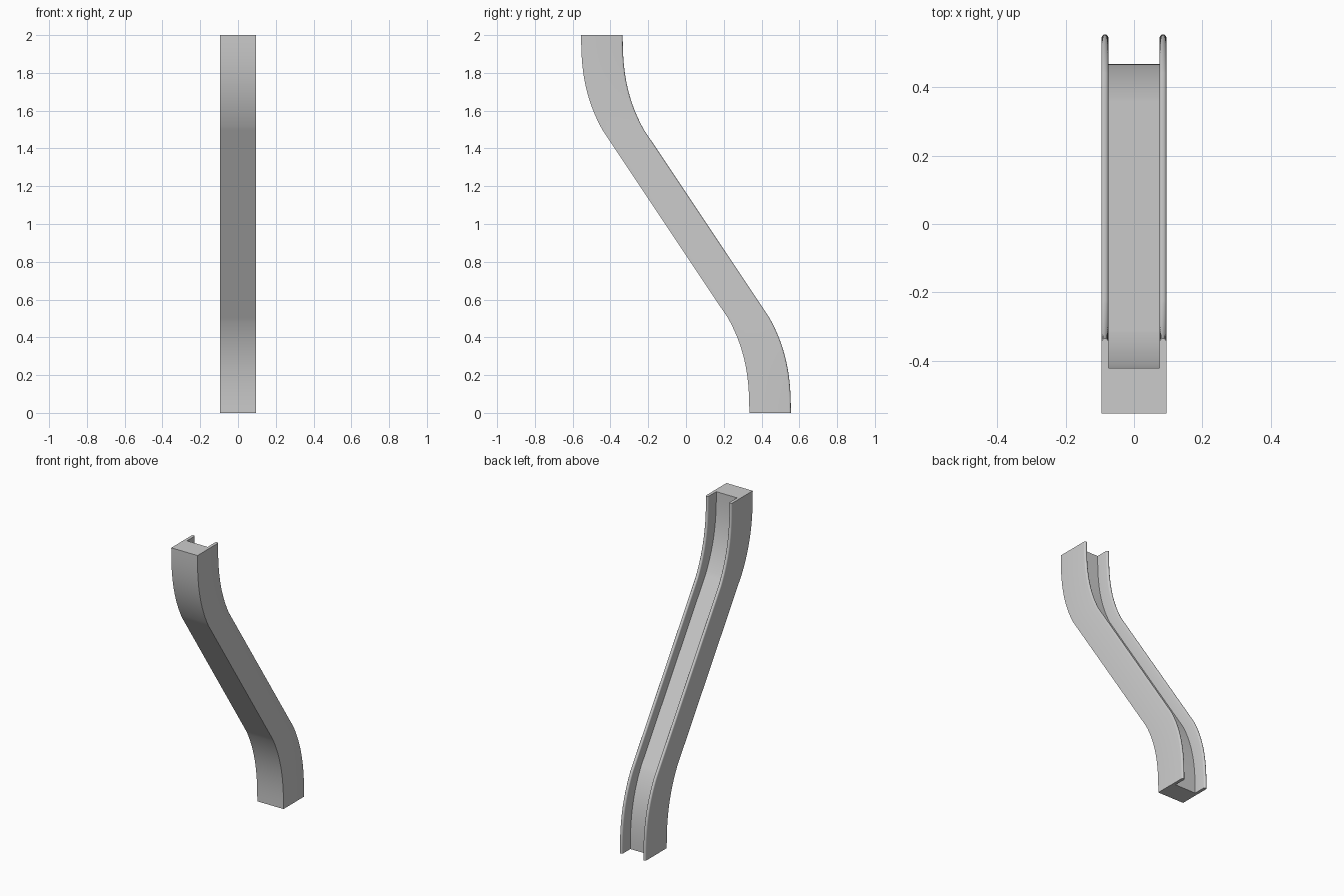
import bpy, bmesh, math

if "Cube" in bpy.data.objects:
    bpy.data.objects.remove(bpy.data.objects["Cube"])

HALF_W, WALL = 0.095, 0.02          # channel half width, side wall thickness
BACK, FLOOR, TIP = -0.11, 0.024, 0.11   # depths relative to the path centre
SLOPE, END_Y, BEND_H, STEPS, POWER = 0.667, 0.445, 0.5, 24, 2.5


def path_y(z):
    """Centre line: straight slope in the middle, easing to vertical at both ends."""
    d = z - 1.0
    if abs(d) <= 1.0 - BEND_H + 1e-6:
        return -SLOPE * d
    t = (1.0 - abs(d)) / BEND_H
    start = SLOPE * (1.0 - BEND_H)
    y = END_Y - (END_Y - start) * t ** POWER
    return -math.copysign(y, d)


# U-shaped cross-section with rounded wall tips
r = WALL / 2
cx = HALF_W - r
tip = [(cx + r * math.cos(a), TIP - r + r * math.sin(a))
       for a in (math.pi * i / 8 for i in range(9))]
right = [(HALF_W, BACK)] + tip + [(HALF_W - WALL, FLOOR)]
profile = right + [(-x, y) for x, y in reversed(right)]

# Heights of the sections
bend = [BEND_H * i / STEPS for i in range(STEPS + 1)]
heights = bend + [2.0 - z for z in reversed(bend)]

# Sweep the section along the path and cap both ends
bm = bmesh.new()
rings = [[bm.verts.new((x, y + path_y(z), z)) for x, y in profile] for z in heights]
n = len(profile)
for low, high in zip(rings, rings[1:]):
    for i in range(n):
        j = (i + 1) % n
        bm.faces.new((low[i], low[j], high[j], high[i]))
bm.faces.new(list(reversed(rings[0])))
bm.faces.new(rings[-1])
bmesh.ops.recalc_face_normals(bm, faces=bm.faces)

mesh = bpy.data.meshes.new("curved_channel")
bm.to_mesh(mesh)
bm.free()
channel = bpy.data.objects.new("curved_channel", mesh)
bpy.context.collection.objects.link(channel)
bpy.context.view_layer.objects.active = channel
channel.select_set(True)
bpy.ops.object.shade_smooth_by_angle(angle=math.radians(30))
